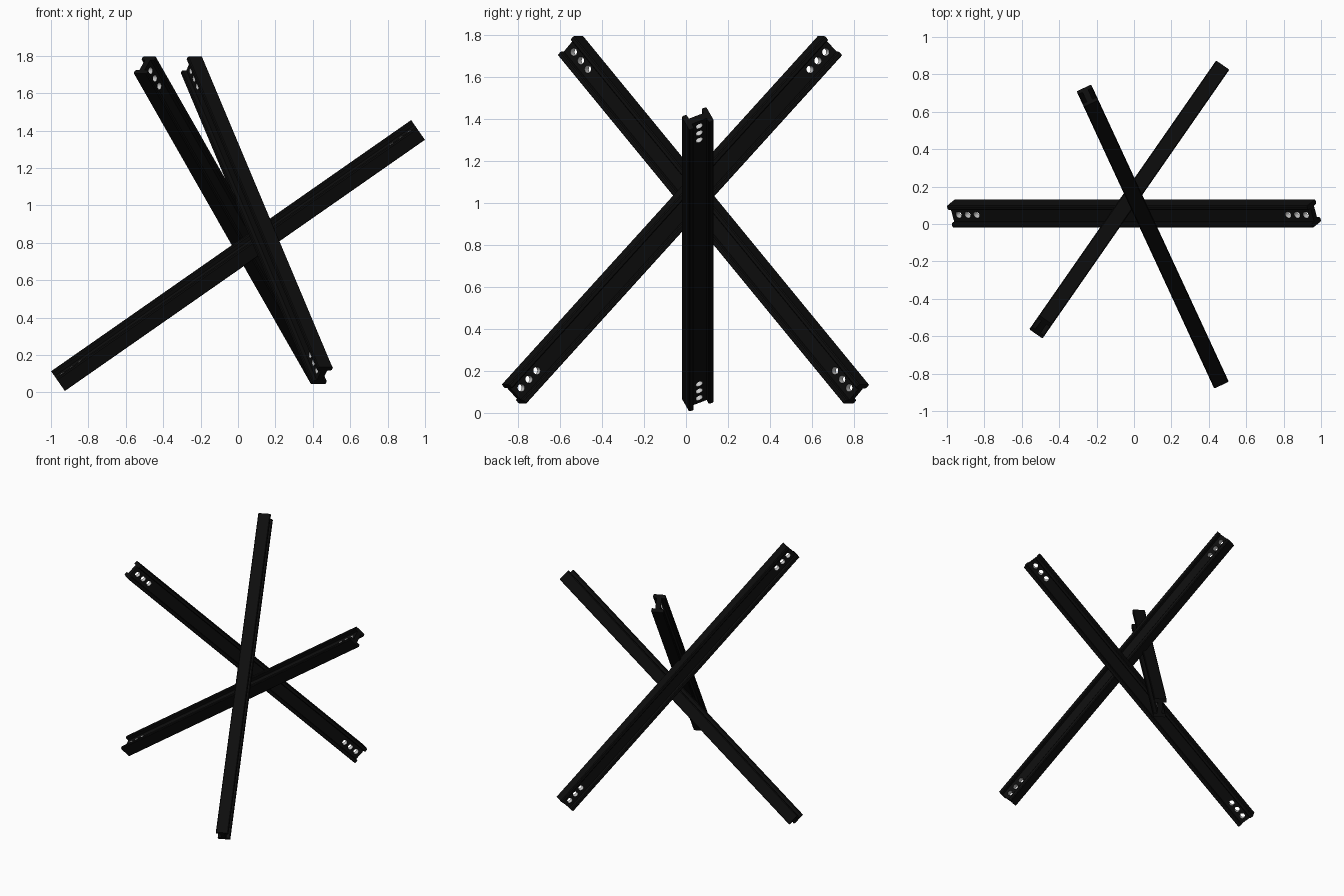
import bpy, bmesh, math
from mathutils import Vector, Matrix

if "Cube" in bpy.data.objects:
    bpy.data.objects.remove(bpy.data.objects["Cube"])

LENGTH, DEPTH, FLANGE = 2.347, 0.13, 0.086   # beam length, section depth, flange width
WEB, FT = 0.034, 0.026                       # web and flange thickness
HOLE_R = 0.0185


def material(name, rgb):
    m = bpy.data.materials.new(name)
    m.diffuse_color = (*rgb, 1)
    m.use_nodes = True
    m.node_tree.nodes["Principled BSDF"].inputs["Base Color"].default_value = m.diffuse_color
    return m


black = material("black_steel", (0.004, 0.004, 0.004))
grey = material("bare_steel", (0.8, 0.8, 0.8))


def make_object(name, bm):
    me = bpy.data.meshes.new(name)
    bmesh.ops.recalc_face_normals(bm, faces=bm.faces)
    bm.to_mesh(me)
    bm.free()
    me.materials.append(black)
    me.materials.append(grey)
    ob = bpy.data.objects.new(name, me)
    bpy.context.collection.objects.link(ob)
    return ob


# H section: local x = along the beam, y = section depth, z = web normal
def h_beam(name):
    d, f, w, i = DEPTH / 2, FLANGE / 2, WEB / 2, DEPTH / 2 - FT
    c = 0.005
    quarter = [(i, w), (i, f - c), (i + c, f), (d - c, f), (d, f - c)]
    pts = quarter + [(y, -z) for y, z in reversed(quarter)]
    pts += [(-y, -z) for y, z in pts]
    bm = bmesh.new()
    face = bm.faces.new([bm.verts.new((-LENGTH / 2, y, z)) for y, z in pts])
    ext = bmesh.ops.extrude_face_region(bm, geom=[face])
    verts = [v for v in ext["geom"] if isinstance(v, bmesh.types.BMVert)]
    bmesh.ops.translate(bm, verts=verts, vec=(LENGTH, 0, 0))
    return make_object(name, bm)


# Three bolt holes through the web at each end
def hole_cutter():
    bm = bmesh.new()
    for side in (-1, 1):
        for k in range(3):
            x = side * (LENGTH / 2 - 0.042 - 0.058 * k)
            bmesh.ops.create_cone(bm, cap_ends=True, segments=24, radius1=HOLE_R, radius2=HOLE_R,
                                  depth=0.08, matrix=Matrix.Translation((x, 0, 0)))
    for f in bm.faces:
        f.material_index = 1
    cutter = make_object("hole_cutter", bm)
    cutter.hide_render = True
    return cutter


# Place a beam by its centre, direction and web normal
def place(ob, centre, direction, normal):
    x = Vector(direction).normalized()
    z = Vector(normal).normalized()
    y = z.cross(x)
    ob.matrix_world = Matrix.Translation(centre) @ Matrix((x, y, z)).transposed().to_4x4()


first = h_beam("low_beam")
cutter = hole_cutter()
mod = first.modifiers.new("holes", "BOOLEAN")
mod.operation = "DIFFERENCE"
mod.solver = "EXACT"
mod.object = cutter
bpy.context.view_layer.objects.active = first
first.select_set(True)
bpy.ops.object.modifier_apply(modifier=mod.name)
bpy.data.objects.remove(cutter)
bpy.ops.object.shade_smooth_by_angle(angle=math.radians(30))

# Low beam runs along x, rolled about its own axis
a, roll = math.radians(34.9), math.radians(25)
n = Vector((-math.sin(a), 0, math.cos(a)))
place(first, (0, 0.056, 0.732), (math.cos(a), 0, math.sin(a)),
      n * math.cos(roll) - Vector((0, 1, 0)) * math.sin(roll))

# Two steep beams at 45 degrees with level web normals
for name, centre, hx, hy in (("steep_beam_front", (-0.025, 0.131, 0.92), -0.57, -0.82),
                             ("steep_beam_back", (0.10, -0.067, 0.92), -0.42, 0.907)):
    ob = bpy.data.objects.new(name, first.data)
    bpy.context.collection.objects.link(ob)
    place(ob, centre, (hx, hy, 1.0), (-hy, hx, 0))
